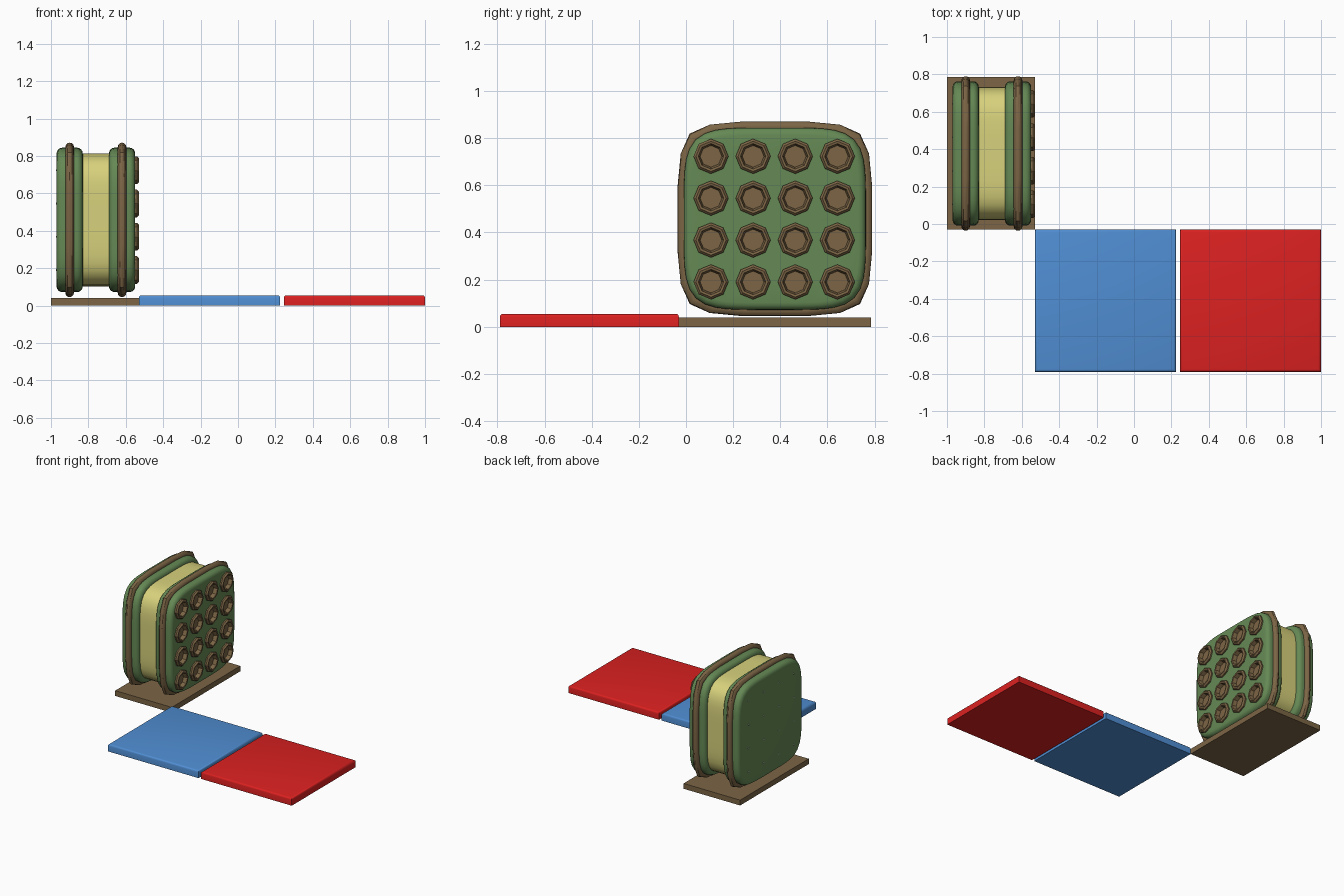
import bpy, bmesh, math

if "Cube" in bpy.data.objects:
    bpy.data.objects.remove(bpy.data.objects["Cube"])

def material(name, rgb):
    m = bpy.data.materials.new(name)
    m.diffuse_color = (*rgb, 1)
    m.use_nodes = True
    m.node_tree.nodes["Principled BSDF"].inputs["Base Color"].default_value = m.diffuse_color
    return m

GREEN = material("green", (0.13, 0.25, 0.09))
YELLOW = material("yellow", (0.68, 0.64, 0.2))
BROWN = material("brown", (0.2, 0.13, 0.06))
BLUE = material("blue", (0.08, 0.27, 0.65))
RED = material("red", (0.72, 0.015, 0.015))
CY, CZ = 0.377, 0.458

def finish(bm, name, mat, angle=40):
    bmesh.ops.recalc_face_normals(bm, faces=bm.faces)
    me = bpy.data.meshes.new(name)
    bm.to_mesh(me)
    bm.free()
    if mat:
        me.materials.append(mat)
    ob = bpy.data.objects.new(name, me)
    bpy.context.collection.objects.link(ob)
    smooth(ob, angle)
    return ob

def smooth(ob, angle):
    ob.data.shade_smooth()
    ob.data.set_sharp_from_angle(angle=math.radians(angle))

def loft(bm, profile, sections, centre=(CY, CZ), closed=False):
    """Stack a y-z profile along x; each section is (x, scale)."""
    rows = [[bm.verts.new((x, centre[0] + s * a, centre[1] + s * b)) for a, b in profile]
            for x, s in sections]
    n = len(profile)
    pairs = list(zip(rows, rows[1:]))
    if closed:
        pairs.append((rows[-1], rows[0]))
    else:
        bm.faces.new(rows[0])
        bm.faces.new(rows[-1])
    for p, q in pairs:
        for i in range(n):
            j = (i + 1) % n
            bm.faces.new((p[i], p[j], q[j], q[i]))

def polygon(n):
    return [(math.cos(math.tau * i / n), math.sin(math.tau * i / n)) for i in range(n)]

def soft_square(n, power=5):
    pts = []
    for c, s in polygon(n):
        r = (abs(c) ** power + abs(s) ** power) ** (-1 / power)
        pts.append((c * r, s * r))
    return pts

def slab(name, x0, x1, y0, y1, z1, mat, bevel=0):
    bm = bmesh.new()
    bmesh.ops.create_cube(bm, size=1)
    for v in bm.verts:
        v.co = ((x0, x1)[v.co.x > 0], (y0, y1)[v.co.y > 0], (0, z1)[v.co.z > 0])
    if bevel:
        top = [e for e in bm.edges if all(v.co.z > z1 / 2 for v in e.verts)]
        bmesh.ops.bevel(bm, geom=top, offset=bevel, segments=3, profile=0.5, affect='EDGES')
    return finish(bm, name, mat)

# Floor pieces
slab("base_plate", -1, -0.53, -0.03, 0.785, 0.04, BROWN)
slab("blue_panel", -0.53, 0.225, -0.79, -0.03, 0.055, BLUE, 0.014)
slab("red_panel", 0.245, 1, -0.79, -0.03, 0.055, RED, 0.014)

# Yellow core
bm = bmesh.new()
loft(bm, soft_square(64), [(-0.86, 0.356), (-0.66, 0.356)])
finish(bm, "core", YELLOW)

# Green end blocks with rounded rims
def end_block(name, x0, x1, half=0.386, r=0.03):
    arc = [math.radians(a) for a in (0, 22.5, 45, 67.5, 90)]
    left = [(x0 + r - r * math.cos(a), half - r + r * math.sin(a)) for a in arc]
    right = [(x0 + x1 - x, s) for x, s in reversed(left)]
    bm = bmesh.new()
    loft(bm, soft_square(64), left + right)
    return finish(bm, name, GREEN)

end_block("rear_block", -0.97, -0.83)
front_block = end_block("front_block", -0.69, -0.55)

# Brown hoops, faceted around the corners
quarter = [(1, 0.33), (0.967, 0.67), (0.875, 0.875), (0.67, 0.967), (0.33, 1)]
hoop = []
for k in range(4):
    for a, b in quarter:
        for _ in range(k):
            a, b = -b, a
        hoop.append((a, b))
for name, xc in (("rear_hoop", -0.9), ("front_hoop", -0.62)):
    bm = bmesh.new()
    loft(bm, hoop, [(xc + 0.023 * c, 0.39 + 0.023 * s) for c, s in polygon(12)], closed=True)
    finish(bm, name, BROWN, 30)

# Tube holes cut in the front block
cells = [(0.106 + 0.1787 * i, 0.19 + 0.1777 * j) for i in range(4) for j in range(4)]
bm = bmesh.new()
for c in cells:
    loft(bm, polygon(8), [(-0.64, 0.055), (-0.5, 0.055)], c)
cutter = finish(bm, "tube_cutter", None)
mod = front_block.modifiers.new("holes", 'BOOLEAN')
mod.operation, mod.object, mod.solver = 'DIFFERENCE', cutter, 'EXACT'
bpy.context.view_layer.objects.active = front_block
bpy.ops.object.modifier_apply(modifier="holes")
bpy.data.objects.remove(cutter)
smooth(front_block, 40)

# Octagonal tube mouths, and slim grey rods whose tips reach the back face
for k, c in enumerate(cells):
    bm = bmesh.new()
    loft(bm, polygon(8), [(-0.56, 0.074), (-0.54, 0.074), (-0.53, 0.064), (-0.532, 0.054),
                          (-0.56, 0.046), (-0.6, 0.036), (-0.63, 0.036)], c)
    finish(bm, f"tube_mouth_{k + 1}", BROWN, 30)
    bm = bmesh.new()
    loft(bm, polygon(12), [(-0.973, 0.004), (-0.93, 0.018), (-0.59, 0.019),
                           (-0.575, 0.015), (-0.568, 0.006)], c)
    finish(bm, f"rod_{k + 1}", None)
